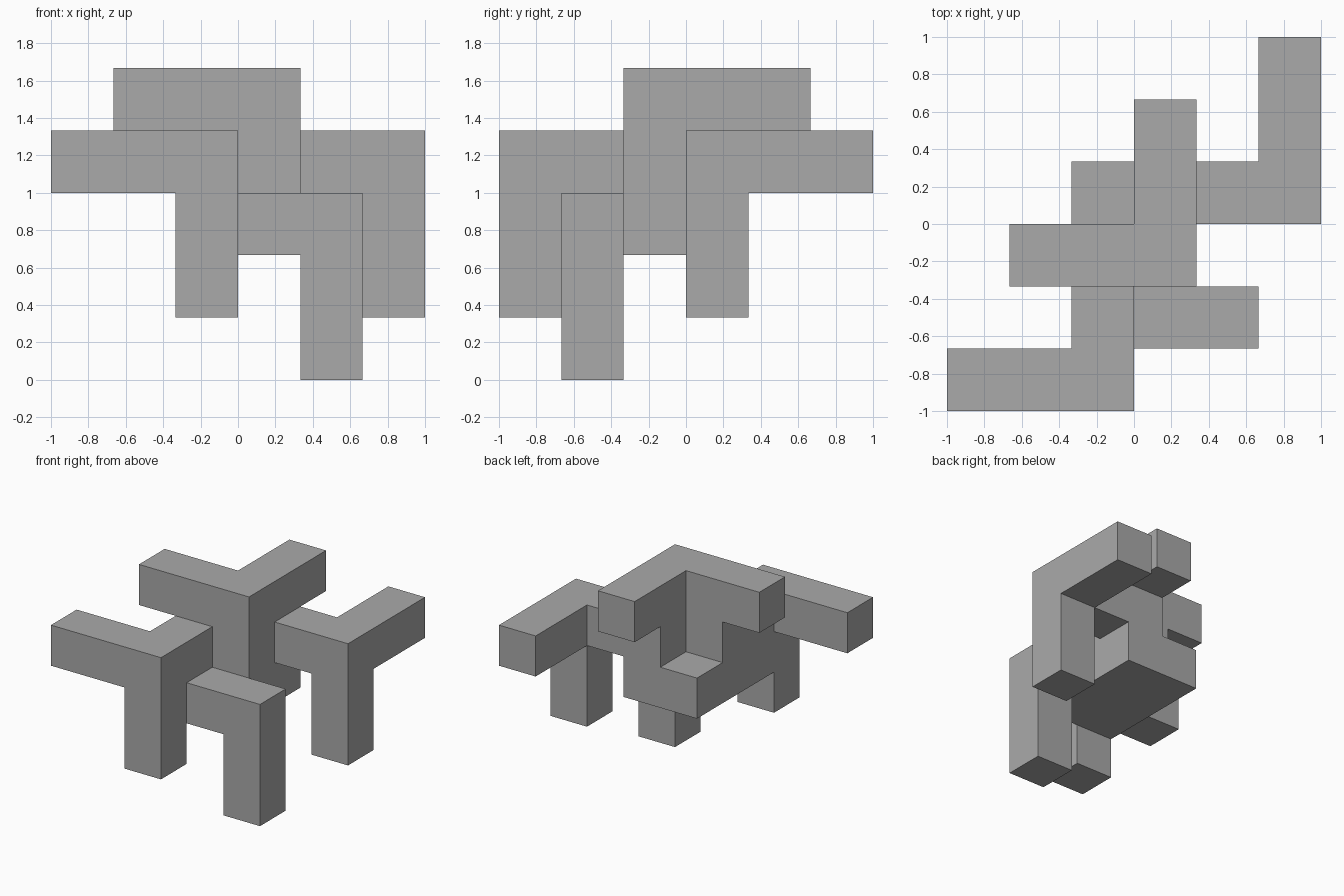
import bpy, bmesh
from mathutils import Vector, Matrix

default = bpy.data.objects.get("Cube")
if default:
    bpy.data.objects.remove(default, do_unlink=True)

U = 1 / 3  # thickness of every square bar

grey = bpy.data.materials.new("plain grey")
grey.use_nodes = True
colour = (0.4, 0.4, 0.4, 1)
grey.diffuse_color = colour
grey.node_tree.nodes["Principled BSDF"].inputs["Base Color"].default_value = colour

# Each arm leaves the corner cube in one of these directions
ARMS = [Vector((-1, 0, 0)), Vector((0, 1, 0)), Vector((0, 0, -1))]


def tripod(name, cell):
    """Corner cube at a grid cell, with three faces drawn out into arms."""
    bm = bmesh.new()
    centre = (Vector(cell) + Vector((0.5, 0.5, 0.5))) * U
    bmesh.ops.create_cube(bm, size=U, matrix=Matrix.Translation(centre))
    bm.normal_update()
    for arm in ARMS:
        face = max(bm.faces, key=lambda f: f.calc_center_median().dot(arm)
                   + f.normal.dot(arm))
        out = bmesh.ops.extrude_discrete_faces(bm, faces=[face])["faces"][0]
        bmesh.ops.translate(bm, verts=out.verts, vec=arm * 2 * U)
        bm.normal_update()
    # Merge the flat seams between corner and arms
    bmesh.ops.dissolve_limit(bm, angle_limit=0.01, verts=bm.verts, edges=bm.edges)
    bmesh.ops.recalc_face_normals(bm, faces=bm.faces)
    mesh = bpy.data.meshes.new(name)
    bm.to_mesh(mesh)
    bm.free()
    mesh.materials.append(grey)
    obj = bpy.data.objects.new(name, mesh)
    bpy.context.collection.objects.link(obj)


# Four interlocking tripods
tripod("front_tripod", (1, -2, 2))
tripod("right_tripod", (-1, -3, 3))
tripod("left_tripod", (2, 0, 3))
tripod("top_tripod", (0, -1, 4))
